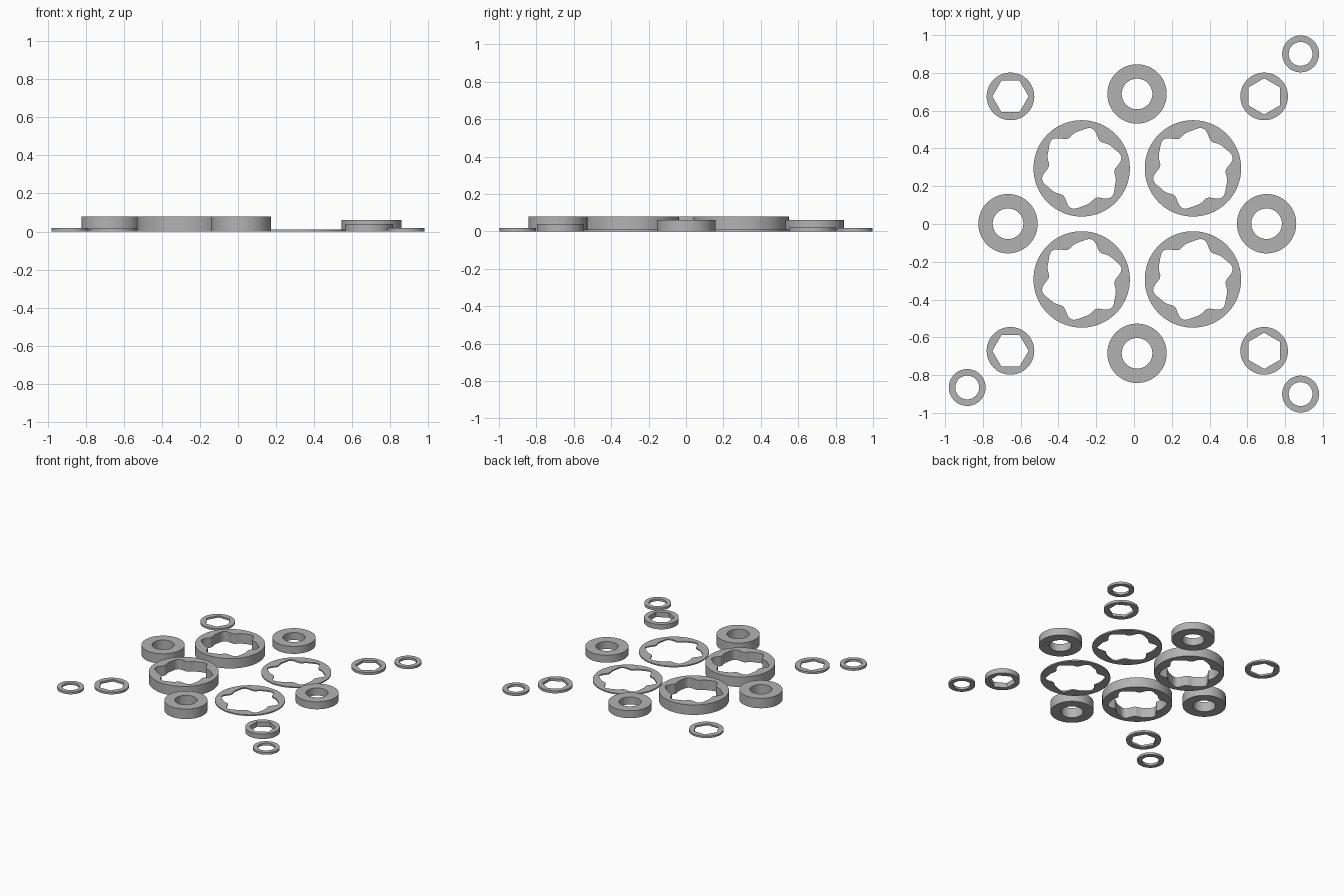
import bpy, bmesh, math

if "Cube" in bpy.data.objects:
    bpy.data.objects.remove(bpy.data.objects["Cube"])

SEG = 96
grey = bpy.data.materials.new("plain grey")
grey.diffuse_color = (0.45, 0.45, 0.45, 1)
grey.use_nodes = True
grey.node_tree.nodes["Principled BSDF"].inputs["Base Color"].default_value = grey.diffuse_color


# Bore outlines: radius as a function of angle
def round_bore(r):
    return lambda a: r


def hex_bore(r, turn):
    flat = r * math.cos(math.pi / 6)
    step = math.pi / 3
    return lambda a: flat / math.cos((a - turn) % step - step / 2)


def lobed_bore(a):
    p = a - math.radians(81)
    return 0.196 + 0.02 * math.cos(6 * p) - 0.006 * math.sin(12 * p)


def ring(name, x, y, radius, bore, height):
    """Flat ring standing on the ground with a shaped through hole."""
    bm = bmesh.new()
    loops = []
    for shape, z in ((lambda a: radius, 0), (lambda a: radius, height),
                     (bore, height), (bore, 0)):
        loop = []
        for i in range(SEG):
            a = 2 * math.pi * i / SEG
            r = shape(a)
            loop.append(bm.verts.new((r * math.cos(a), r * math.sin(a), z)))
        loops.append(loop)
    # Outer wall, top, bore wall and underside
    for k in range(4):
        lo, hi = loops[k], loops[(k + 1) % 4]
        for i in range(SEG):
            j = (i + 1) % SEG
            bm.faces.new((lo[i], lo[j], hi[j], hi[i]))
    bmesh.ops.recalc_face_normals(bm, faces=bm.faces)
    mesh = bpy.data.meshes.new(name)
    bm.to_mesh(mesh)
    bm.free()
    mesh.materials.append(grey)
    mesh.shade_smooth()
    mesh.set_sharp_from_angle(angle=math.radians(30))
    ob = bpy.data.objects.new(name, mesh)
    ob.location = (x + 0.003, y - 0.0035, 0)
    bpy.context.collection.objects.link(ob)


# Large rings with lobed bores: tall on the left, thin on the right
for x, h, side in ((-0.28, 0.08, "left"), (0.309, 0.01, "right")):
    for y, end in ((0.298, "back"), (-0.29, "front")):
        ring(f"lobed_ring_{end}_{side}", x, y, 0.255, lobed_bore, h)

# Thick round spacers
for name, x, y, h in (("back", 0.013, 0.692, 0.06), ("front", 0.013, -0.681, 0.08),
                      ("left", -0.67, 0.005, 0.08), ("right", 0.699, 0.005, 0.06)):
    ring(f"spacer_{name}", x, y, 0.157, round_bore(0.081), h)

# Hexagon-bored rings, points sideways on the left and fore-aft on the right
for name, x, y, turn, h in (("back_left", -0.657, 0.679, 0, 0.015),
                            ("front_left", -0.657, -0.668, 0, 0.017),
                            ("back_right", 0.686, 0.679, math.pi / 6, 0.02),
                            ("front_right", 0.686, -0.668, math.pi / 6, 0.04)):
    ring(f"hex_ring_{name}", x, y, 0.126, hex_bore(0.096, turn), h)

# Small corner washers
for name, x, y in (("back_right", 0.879, 0.904), ("front_right", 0.879, -0.897),
                   ("front_left", -0.886, -0.862)):
    ring(f"washer_{name}", x, y, 0.0975, round_bore(0.063), 0.018)
